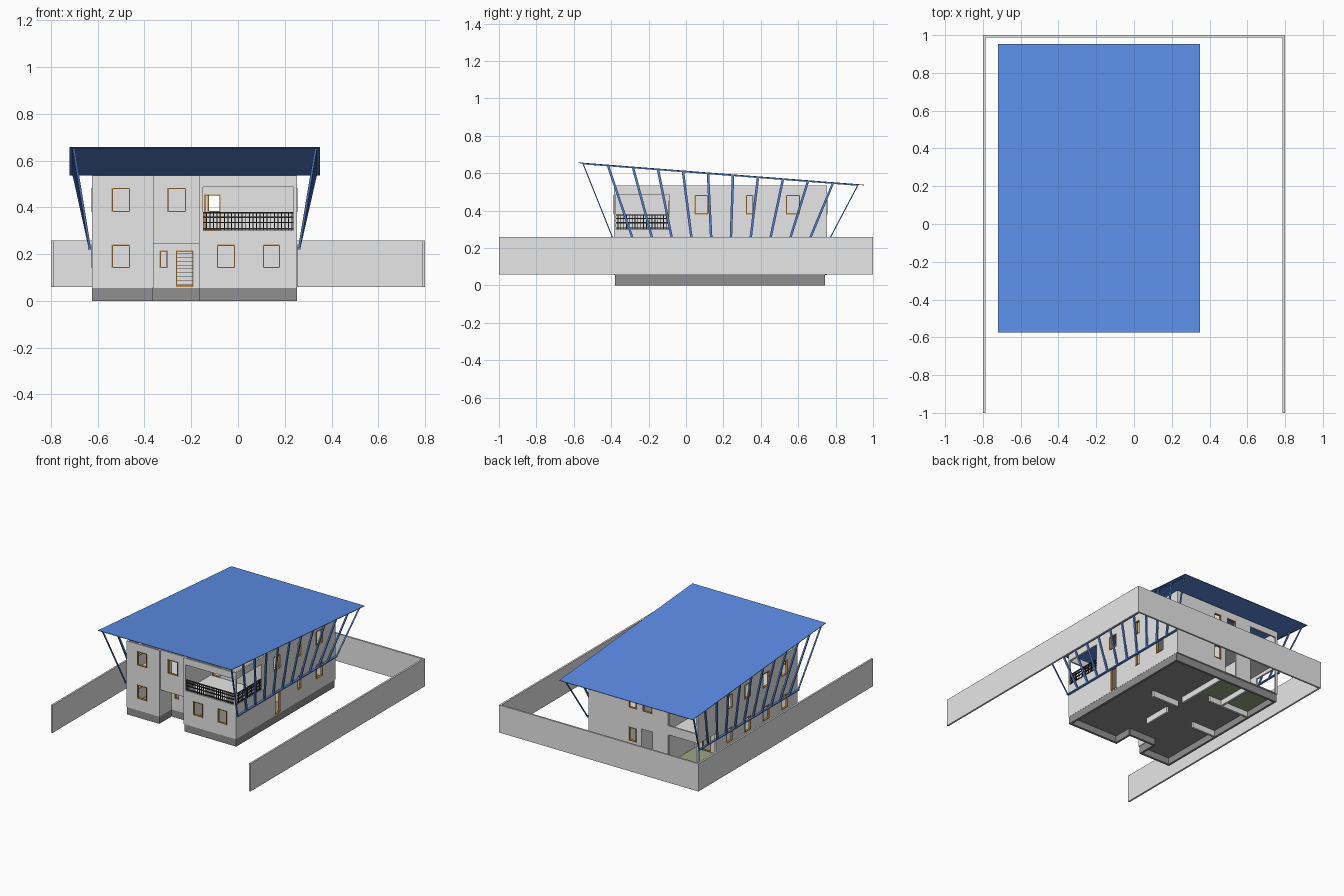
import bpy, bmesh, math
from mathutils import Vector, Matrix

if "Cube" in bpy.data.objects:
    bpy.data.objects.remove(bpy.data.objects["Cube"])


def mat(name, r, g, b):
    m = bpy.data.materials.new(name)
    m.diffuse_color = (r, g, b, 1)
    m.use_nodes = True
    m.node_tree.nodes["Principled BSDF"].inputs["Base Color"].default_value = m.diffuse_color
    return m


GREY = mat("wall grey", .8, .8, .8)
DARK = mat("foundation grey", .28, .28, .28)
BLUE = mat("roof blue", .11, .27, .8)
WOOD = mat("frame wood", .55, .25, .05)
BLACK = mat("railing black", .03, .03, .03)
GREEN = mat("veranda green", .32, .38, .24)


def finish(name, bm, m):
    bmesh.ops.recalc_face_normals(bm, faces=bm.faces)
    me = bpy.data.meshes.new(name)
    bm.to_mesh(me)
    bm.free()
    me.materials.append(m)
    ob = bpy.data.objects.new(name, me)
    bpy.context.collection.objects.link(ob)
    return ob


def add_box(bm, x0, x1, y0, y1, z0, z1):
    mx = Matrix.LocRotScale(Vector(((x0 + x1) / 2, (y0 + y1) / 2, (z0 + z1) / 2)), None,
                            Vector((x1 - x0, y1 - y0, z1 - z0)))
    bmesh.ops.create_cube(bm, size=1, matrix=mx)


def boxes(name, m, *dims):
    bm = bmesh.new()
    for d in dims:
        add_box(bm, *d)
    return finish(name, bm, m)


T = .012  # wall thickness
FRAMES = bmesh.new()


def wall(name, axis, a0, a1, c, z0, z1, windows=(), gaps=()):
    """Wall along an axis, centred on c; windows get a wooden frame, gaps do not."""
    holes = list(windows) + list(gaps)
    us = sorted({a0, a1, *[h[0] for h in holes], *[h[1] for h in holes]})
    zs = sorted({z0, z1, *[h[2] for h in holes], *[h[3] for h in holes]})

    def pt(u, z, d):
        return (u, c + d, z) if axis == 'x' else (c + d, u, z)
    bm = bmesh.new()
    grid = {(u, z): bm.verts.new(pt(u, z, -T / 2)) for u in us for z in zs}
    for u, v in zip(us, us[1:]):
        for z, w in zip(zs, zs[1:]):
            mu, mz = (u + v) / 2, (z + w) / 2
            if not any(h[0] < mu < h[1] and h[2] < mz < h[3] for h in holes):
                bm.faces.new([grid[k] for k in ((u, z), (v, z), (v, w), (u, w))])
    ext = bmesh.ops.extrude_face_region(bm, geom=bm.faces[:], use_keep_orig=True)
    verts = [g for g in ext["geom"] if isinstance(g, bmesh.types.BMVert)]
    bmesh.ops.translate(bm, verts=verts, vec=Vector((0, T, 0) if axis == 'x' else (T, 0, 0)))
    bmesh.ops.delete(bm, geom=[v for v in bm.verts if not v.link_faces], context='VERTS')
    finish(name, bm, GREY)
    # wooden frame bars around each window
    f, d = .005, T / 2 + .002
    for u, v, z, w in windows:
        for p, q, r, s in ((u, u + f, z, w), (v - f, v, z, w), (u, v, z, z + f), (u, v, w - f, w)):
            lo, hi = pt(p, r, -d), pt(q, s, d)
            add_box(FRAMES, lo[0], hi[0], lo[1], hi[1], lo[2], hi[2])


L, R, F, B = -.619, .247, -.379, .749   # wall centre lines
ML, MR = -.367, -.160                   # middle bay sides
G, U, TOP = .055, .30, .535             # ground floor, upper floor, wall top
LO, HI = (.14, .24), (.38, .483)        # window heights

# front walls
wall("front_left_wall", 'x', L - T / 2, ML + T / 2, F, G, TOP,
     [(-.54, -.462, *LO), (-.54, -.462, *HI)])
wall("front_middle_upper_wall", 'x', ML, MR, F + .012, .245, TOP, [(-.303, -.222, *HI)])
wall("front_right_wall", 'x', MR - T / 2, R + T / 2, F, G, TOP,
     [(-.09, -.013, *LO), (.107, .18, *LO)], [(-.15, .238, U, .487)])
wall("porch_wall", 'x', ML, MR, -.24, G, U,
     [(-.335, -.30, .14, .215), (-.265, -.19, .06, .215)])
wall("porch_left_wall", 'y', F, -.24, ML, G, TOP)
wall("middle_right_wall", 'y', F, -.08, MR, G, TOP)
wall("balcony_back_wall", 'x', MR, R, -.085, U, TOP, [(-.145, -.075, U, .455)])

# side walls
wall("right_wall", 'y', F - T / 2, B + T / 2, R, G, TOP,
     [(.045, .12, *HI), (.32, .36, *HI), (.535, .61, *HI), (.06, .12, .06, .23),
      (.32, .36, *LO), (.535, .61, *LO)],
     [(F + T / 2, -.09, U, .487)])
sides = (-.27, -.06, .15, .36)
wall("left_wall", 'y', F - T / 2, B + T / 2, L, G, TOP,
     [(y, y + .07, *h) for y in sides for h in (LO, HI)], [(.55, .737, .06, .26)])

# back walls with open veranda in the left corner
wall("back_wall", 'x', L - T / 2, R + T / 2, B, G, TOP,
     [(-.13, -.07, *LO), (-.13, -.07, *HI), (-.26, -.18, *HI)],
     [(-.607, -.385, .06, .265), (-.607, -.385, .33, .49), (-.26, -.17, .06, .25)])
wall("veranda_side_wall", 'y', .45, B, -.385, G, TOP)
wall("veranda_inner_wall", 'x', L, -.16, .45, G, TOP, [(-.52, -.45, .06, .23)])
wall("inner_right_wall", 'y', -.085, B, MR, G, TOP, [(.1, .17, .06, .23)])
wall("inner_left_wall", 'x', L, MR, .1, G, TOP)
wall("inner_back_wall", 'x', MR, R, .25, G, TOP, (), [(-.15, -.07, .3, .49)])
finish("wooden_frames", FRAMES, WOOD)

# floors
boxes("ground_slab", DARK, (-.62, .248, -.24, .743, .048, .056),
      (-.62, -.37, -.377, -.24, .048, .056), (-.16, .248, -.377, -.24, .048, .056))
boxes("veranda_floor", GREEN, (-.612, -.17, .457, .742, .045, .06))
boxes("upper_floor", GREY, (-.62, .245, -.24, .745, .285, U),
      (-.62, -.37, -.377, -.24, .285, U), (-.16, .245, -.377, -.24, .285, U))
boxes("porch_soffit", GREY, (ML, MR, -.367, -.24, .245, .257))

# foundation strips
W = .016
boxes("foundation", DARK,
      (-.625, -.625 + W, -.38, .743, 0, G), (.252 - W, .252, -.38, .743, 0, G),
      (-.625, .252, .743 - W, .743, 0, G), (-.625, -.365, -.38, -.38 + W, 0, G),
      (-.162, .252, -.38, -.38 + W, 0, G), (-.37, -.157, -.24, -.24 + W, 0, G),
      (-.365 - W, -.365, -.38, -.24, 0, G), (-.165, -.165 + W, -.38, -.23, 0, G))
boxes("foundation_inner_strips", GREY,
      (-.168, -.152, -.05, .16, .005, .05), (-.168, -.152, .32, .74, .005, .05),
      (-.168, .05, .25, .266, .005, .05), (-.61, -.42, .1, .116, .005, .05),
      (-.393, -.377, .45, .74, .005, .05), (-.61, -.28, .442, .458, .005, .05))

# staircase behind the entrance
N = 14
boxes("staircase", GREY, *[(-.262, -.192, -.18 + .02 * i, -.16 + .02 * i,
                            G + .0165 * i, G + .0165 * (i + 1)) for i in range(N)])

# balcony railing
bm = bmesh.new()
x0, x1, y0, y1 = -.15, R, F, -.09
for z in (.308, .335, .358, .376):
    add_box(bm, x0, x1, y0 - .004, y0 + .004, z - .003, z + .003)
    add_box(bm, x1 - .004, x1 + .004, y0, y1, z - .003, z + .003)
for i in range(27):
    x = x0 + (x1 - x0) * i / 26
    add_box(bm, x - .002, x + .002, y0 - .002, y0 + .002, U, .378)
for i in range(20):
    y = y0 + (y1 - y0) * i / 19
    add_box(bm, x1 - .002, x1 + .002, y - .002, y + .002, U, .378)
finish("balcony_railing", bm, BLACK)

# sloping roof sheet
def roof_z(y):
    return .656 - (y + .575) * .119 / 1.527


bm = bmesh.new()
add_box(bm, -.72, .35, -.575, .952, -.002, .002)
for v in bm.verts:
    v.co.z += roof_z(v.co.y)
finish("roof", bm, BLUE)


def strut(bm, a, b, wx, wy):
    """Slanted bar with level ends."""
    vs = [[bm.verts.new(Vector(p) + Vector((sx * wx / 2, sy * wy / 2, 0)))
           for sx, sy in ((-1, -1), (1, -1), (1, 1), (-1, 1))] for p in (a, b)]
    bm.faces.new(vs[0][::-1])
    bm.faces.new(vs[1])
    for i in range(4):
        j = (i + 1) % 4
        bm.faces.new((vs[0][i], vs[0][j], vs[1][j], vs[1][i]))


# fanned struts on both sides, with a rail along the foot and the eave
for name, xb, xt in (("right_struts", .262, .333), ("left_struts", -.634, -.703)):
    bm = bmesh.new()
    for i in range(12):
        yb, yt = -.38 + i * .1032, -.551 + i * .1337
        wy = .006 if i in (0, 11) else .013
        strut(bm, (xb, yb, .225), (xt, yt, roof_z(yt) - .002), .01, wy)
    add_box(bm, xb - .008, xb + .006, -.383, .758, .22, .228)
    add_box(bm, xt - .005, xt + .005, -.551, .92, -.007, -.002)
    for v in bm.verts:
        if v.co.z < 0:
            v.co.z += roof_z(v.co.y)
    finish(name, bm, BLUE)

# boundary wall on three sides
boxes("boundary_wall", GREY, (-.8, -.787, -1, 1, .058, .258), (.787, .8, -1, 1, .058, .258),
      (-.787, .787, .987, 1, .058, .258))
